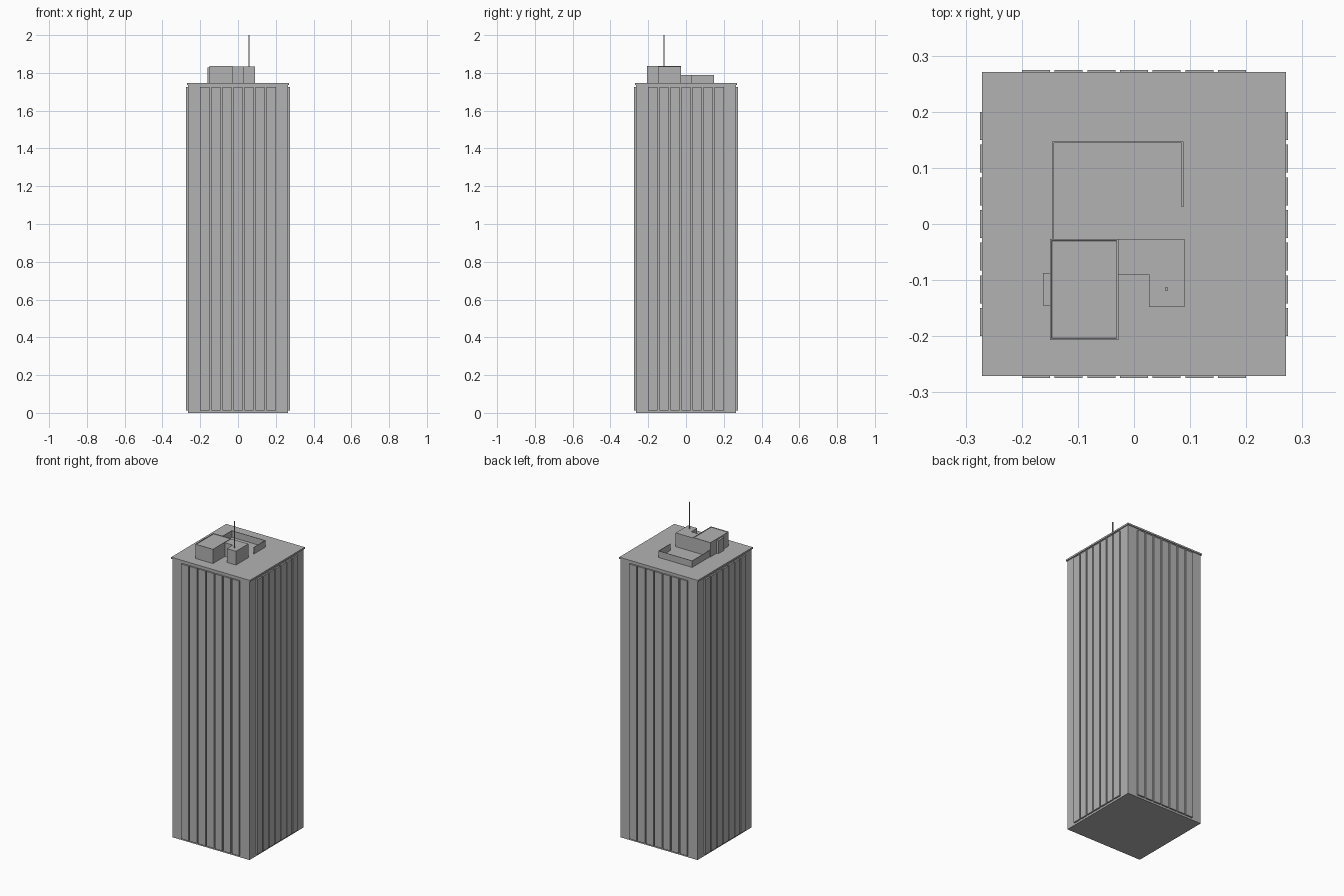
import bpy, bmesh
from math import radians
from mathutils import Matrix

if "Cube" in bpy.data.objects:
    bpy.data.objects.remove(bpy.data.objects["Cube"])

# single dark grey for the whole building
grey = bpy.data.materials.new("dark_grey")
grey.diffuse_color = (0.45, 0.45, 0.45, 1)
grey.use_nodes = True
grey.node_tree.nodes["Principled BSDF"].inputs["Base Color"].default_value = grey.diffuse_color


def finish(bm, name):
    bmesh.ops.recalc_face_normals(bm, faces=bm.faces)
    me = bpy.data.meshes.new(name)
    bm.to_mesh(me)
    bm.free()
    me.materials.append(grey)
    ob = bpy.data.objects.new(name, me)
    bpy.context.collection.objects.link(ob)
    return ob


def add_box(bm, x0, x1, y0, y1, z0, z1):
    m = (Matrix.Translation(((x0 + x1) / 2, (y0 + y1) / 2, (z0 + z1) / 2))
         @ Matrix.Diagonal((x1 - x0, y1 - y0, z1 - z0, 1)))
    return bmesh.ops.create_cube(bm, size=1, matrix=m)["verts"]


def box(name, *dims):
    bm = bmesh.new()
    add_box(bm, *dims)
    return finish(bm, name)


def prism(name, outline, z0, z1):
    bm = bmesh.new()
    face = bm.faces.new([bm.verts.new((x, y, z0)) for x, y in outline])
    ext = bmesh.ops.extrude_face_region(bm, geom=[face])["geom"]
    for v in ext:
        if isinstance(v, bmesh.types.BMVert):
            v.co.z = z1
    return finish(bm, name)


# main tower shaft and roof slab
ROOF = 1.747
box("tower_shaft", -0.265, 0.265, -0.265, 0.265, 0, 1.74)
box("roof_slab", -0.271, 0.271, -0.271, 0.271, 1.737, ROOF)

# seven tall facade panels repeated on each of the four sides
bm = bmesh.new()
for side in range(4):
    rot = Matrix.Rotation(radians(90 * side), 4, 'Z')
    for i in range(7):
        cx = (i - 3) * 0.0583
        verts = add_box(bm, cx - 0.025, cx + 0.025, -0.2745, -0.263, 0.012, 1.725)
        bmesh.ops.transform(bm, matrix=rot, verts=verts)
finish(bm, "facade_panels")

# machine house with a slightly recessed top
bm = bmesh.new()
add_box(bm, -0.15, -0.028, -0.2065, -0.027, ROOF, 1.836)
bm.normal_update()
top = [f for f in bm.faces if f.normal.z > 0.9]
bmesh.ops.inset_region(bm, faces=top, thickness=0.004)
bmesh.ops.inset_region(bm, faces=top, thickness=0.001, depth=-0.003)
finish(bm, "machine_house")

# L-shaped plant room, side duct
prism("plant_room", [(-0.028, -0.027), (-0.028, -0.09), (0.027, -0.09),
                     (0.027, -0.148), (0.09, -0.148), (0.09, -0.027)], ROOF, 1.833)
box("side_duct", -0.162, -0.15, -0.145, -0.087, ROOF, 1.828)

# thin low screen wall around the roof terrace
prism("screen_wall", [(-0.146, -0.027), (-0.146, 0.147), (0.088, 0.147), (0.088, 0.03),
                      (0.085, 0.03), (0.085, 0.144), (-0.143, 0.144), (-0.143, -0.027)],
      ROOF, 1.788)

# antenna mast
box("antenna", 0.0555, 0.0605, -0.1185, -0.1135, 1.83, 2.0)
